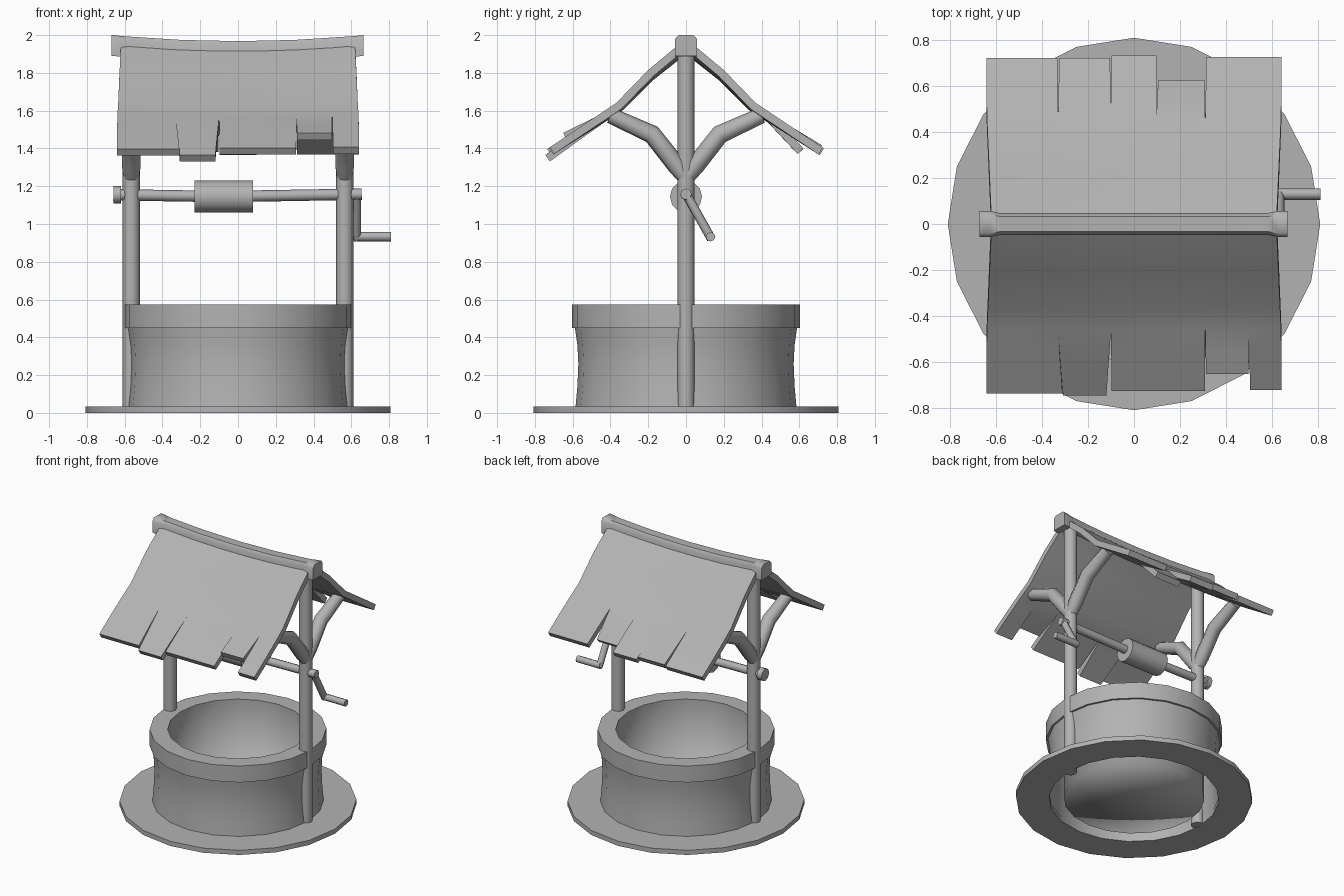
import bpy, bmesh
from math import cos, sin, pi, radians

cube = bpy.data.objects.get("Cube")
if cube:
    bpy.data.objects.remove(cube, do_unlink=True)

grey = bpy.data.materials.new("plain_grey")
grey.use_nodes = True
grey.diffuse_color = (0.45, 0.45, 0.45, 1)
grey.node_tree.nodes["Principled BSDF"].inputs["Base Color"].default_value = grey.diffuse_color


def activate(obj):
    bpy.ops.object.select_all(action='DESELECT')
    obj.select_set(True)
    bpy.context.view_layer.objects.active = obj


def finish(name, bm, angle=40):
    mesh = bpy.data.meshes.new(name)
    bm.to_mesh(mesh)
    bm.free()
    obj = bpy.data.objects.new(name, mesh)
    bpy.context.collection.objects.link(obj)
    mesh.materials.append(grey)
    activate(obj)
    bpy.ops.object.shade_smooth_by_angle(angle=radians(angle))
    return obj


def lathe(name, profile, sides=20, angle=40):
    """Spin an (r, z) profile about the vertical axis."""
    bm = bmesh.new()
    rings = [[bm.verts.new((r * cos(2 * pi * k / sides), r * sin(2 * pi * k / sides), z))
              for k in range(sides)] for r, z in profile]
    for low, high in zip(rings, rings[1:]):
        for k in range(sides):
            n = (k + 1) % sides
            bm.faces.new((low[k], low[n], high[n], high[k]))
    bmesh.ops.remove_doubles(bm, verts=bm.verts, dist=0.0005)
    return finish(name, bm, angle)


def rod(name, points, radius, sides=8, taper=None):
    """Round bar along a path, with optional radius factors per point."""
    curve = bpy.data.curves.new(name, 'CURVE')
    curve.dimensions = '3D'
    curve.bevel_depth = radius
    curve.bevel_resolution = (sides - 4) // 2
    curve.use_fill_caps = True
    spline = curve.splines.new('POLY')
    spline.points.add(len(points) - 1)
    for i, co in enumerate(points):
        spline.points[i].co = (*co, 1)
        spline.points[i].radius = taper[i] if taper else 1
    obj = bpy.data.objects.new(name, curve)
    bpy.context.collection.objects.link(obj)
    activate(obj)
    bpy.ops.object.convert(target='MESH')
    obj = bpy.context.object
    obj.data.materials.clear()
    obj.data.materials.append(grey)
    bpy.ops.object.shade_smooth_by_angle(angle=radians(50))
    return obj


# Ground ring and well body
lathe("ground_ring", [(0.58, 0), (0.808, 0), (0.808, 0.035), (0.58, 0.035), (0.58, 0)])
lathe("well_wall", [(0.585, 0.03), (0.575, 0.14), (0.57, 0.26), (0.575, 0.36), (0.588, 0.45)])
lathe("well_rim", [(0.575, 0.45), (0.603, 0.45), (0.603, 0.573), (0.48, 0.573)])
lathe("well_lining", [(0.48, 0.573), (0.48, 0.005), (0, 0.005)], angle=180)

# Posts with forked braces
for side, label in ((1, "left"), (-1, "right")):
    x = side * 0.565
    rod(label + "_post", [(x, 0, 0.002), (x, 0, 1.2), (x, 0, 1.93)], 0.046)
    for s, end in ((-1, "front"), (1, "back")):
        path = [(x, 0, 1.24), (x, s * 0.05, 1.31), (x, s * 0.18, 1.475), (x, s * 0.4, 1.575)]
        rod(f"{label}_{end}_brace", path, 0.05, taper=(0.8, 1, 1, 0.85))

# Windlass: axle, drum, knob, crank
rod("axle", [(-0.66, 0, 1.155), (-0.08, 0, 1.145), (0.655, 0, 1.158)], 0.03)
rod("drum", [(-0.23, 0, 1.145), (0.08, 0, 1.145)], 0.085, 12)
rod("axle_knob", [(-0.66, 0, 1.155), (-0.62, 0, 1.155)], 0.046)
rod("crank_arm", [(0.628, -0.005, 1.17), (0.628, 0.135, 0.92)], 0.024)
rod("crank_handle", [(0.615, 0.13, 0.933), (0.81, 0.13, 0.933)], 0.025)

# Sagging ridge beam with flared ends
bm = bmesh.new()
rings = []
for x in (-0.67, -0.625, -0.58, -0.3, 0, 0.3, 0.58, 0.625, 0.665):
    flare = abs(x) > 0.6
    half = 0.057 if flare else 0.047
    top = 1.968 + 0.032 * (x / 0.665) ** 2
    bottom = top - (0.11 if flare else 0.085)
    rings.append([bm.verts.new((x, y, z)) for y, z in
                  ((-half, bottom), (half, bottom), (half, top - 0.02), (half * 0.7, top),
                   (-half * 0.7, top), (-half, top - 0.02))])
for a, b in zip(rings, rings[1:]):
    for k in range(6):
        n = (k + 1) % 6
        bm.faces.new((a[k], a[n], b[n], b[k]))
bm.faces.new(rings[0])
bm.faces.new(rings[-1])
bmesh.ops.recalc_face_normals(bm, faces=bm.faces)
finish("ridge_beam", bm, 50)

# Roof slopes: plank strips welded above the splits, as
# (x start, x end, eave distance, lift, left gap, right gap)
SLOPE = [(0.02, 1.965), (0.2, 1.815), (0.37, 1.64), (0.46, 1.58), (0.73, 1.4)]
FRONT = [(-0.64, -0.33, 0.735, 0, 0, -0.02), (-0.33, -0.1, 0.745, -0.025, 0.022, 0.02),
         (-0.1, 0.1, 0.725, 0, 0.003, 0), (0.1, 0.31, 0.725, 0, 0, 0.002),
         (0.31, 0.5, 0.65, 0.03, 0.002, 0.003), (0.5, 0.64, 0.72, 0, 0.003, 0)]
BACK = [(-0.64, -0.33, 0.72, 0, 0, 0.003), (-0.33, -0.1, 0.72, 0.01, 0.006, 0.004),
        (-0.1, 0.1, 0.73, 0, 0.002, 0.002), (0.1, 0.31, 0.622, -0.07, 0.004, 0.003),
        (0.31, 0.5, 0.725, 0, 0.003, 0), (0.5, 0.64, 0.725, 0, 0, 0)]


def slope_height(y):
    for (y0, z0), (y1, z1) in zip(SLOPE, SLOPE[1:]):
        if y <= y1 or y1 == SLOPE[-1][0]:
            return z0 + (z1 - z0) * (y - y0) / (y1 - y0)


def roof_slope(name, planks, s):
    bm = bmesh.new()
    for x0, x1, eave, lift, gap0, gap1 in planks:
        rows = []
        for y in [p[0] for p in SLOPE[:4]] + [(0.46 + eave) / 2, eave]:
            split = max(0, (y - 0.46) / (eave - 0.46))
            row = []
            for x in (x0 + gap0 * split, x1 - gap1 * split):
                sag = 0.03 * (1 - (x / 0.64) ** 2) * max(0, 1 - y / 0.7)
                wide = 0.965 + 0.035 * min(1, y / 0.5)
                row.append(bm.verts.new((x * wide, s * y, slope_height(y) - sag + lift * split)))
            rows.append(row)
        for a, b in zip(rows, rows[1:]):
            quad = [a[0], a[1], b[1], b[0]]
            bm.faces.new(quad if s > 0 else quad[::-1])
    bmesh.ops.remove_doubles(bm, verts=bm.verts, dist=0.0005)
    obj = finish(name, bm)
    solid = obj.modifiers.new("thickness", 'SOLIDIFY')
    solid.thickness = 0.042
    solid.offset = -1
    activate(obj)
    bpy.ops.object.modifier_apply(modifier=solid.name)
    bpy.ops.object.shade_smooth_by_angle(angle=radians(40))


roof_slope("front_roof", FRONT, -1)
roof_slope("back_roof", BACK, 1)
